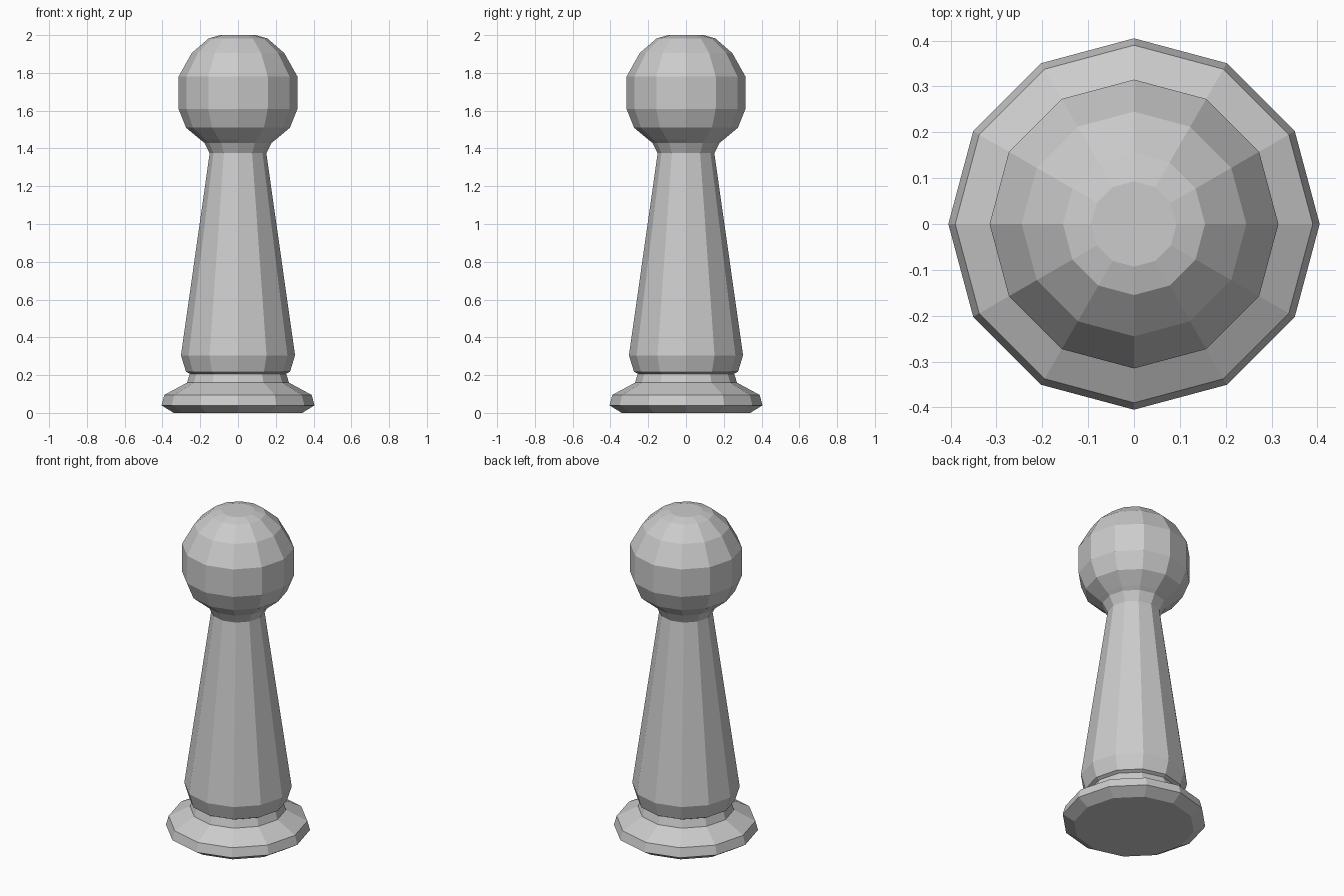
import bpy, bmesh
from math import cos, sin, tau

if "Cube" in bpy.data.objects:
    bpy.data.objects.remove(bpy.data.objects["Cube"])

SIDES = 12

# Half outline (radius, height): foot, collar, tapered shaft, neck, ball head
foot = [(0.34, 0.0), (0.405, 0.04), (0.39, 0.095), (0.27, 0.16)]
collar = [(0.255, 0.207), (0.275, 0.217)]
shaft = [(0.302, 0.305), (0.15, 1.375)]
head = [(0.178, 1.43), (0.2, 1.447), (0.275, 1.51), (0.315, 1.61),
        (0.315, 1.78), (0.245, 1.905), (0.155, 1.983), (0.093, 2.0)]


def lathe(name, profile):
    """Turn a profile around z into a closed, flat-faced solid."""
    bm = bmesh.new()
    rings = [[bm.verts.new((r * cos(tau * i / SIDES), r * sin(tau * i / SIDES), z))
              for i in range(SIDES)] for r, z in profile]
    for low, high in zip(rings, rings[1:]):
        for i in range(SIDES):
            j = (i + 1) % SIDES
            bm.faces.new((low[i], low[j], high[j], high[i]))
    bm.faces.new(rings[0][::-1])
    bm.faces.new(rings[-1])
    mesh = bpy.data.meshes.new(name)
    bm.to_mesh(mesh)
    bm.free()
    obj = bpy.data.objects.new(name, mesh)
    bpy.context.collection.objects.link(obj)
    return obj


# One continuous turned piece
lathe("turned_pawn", foot + collar + shaft + head)
